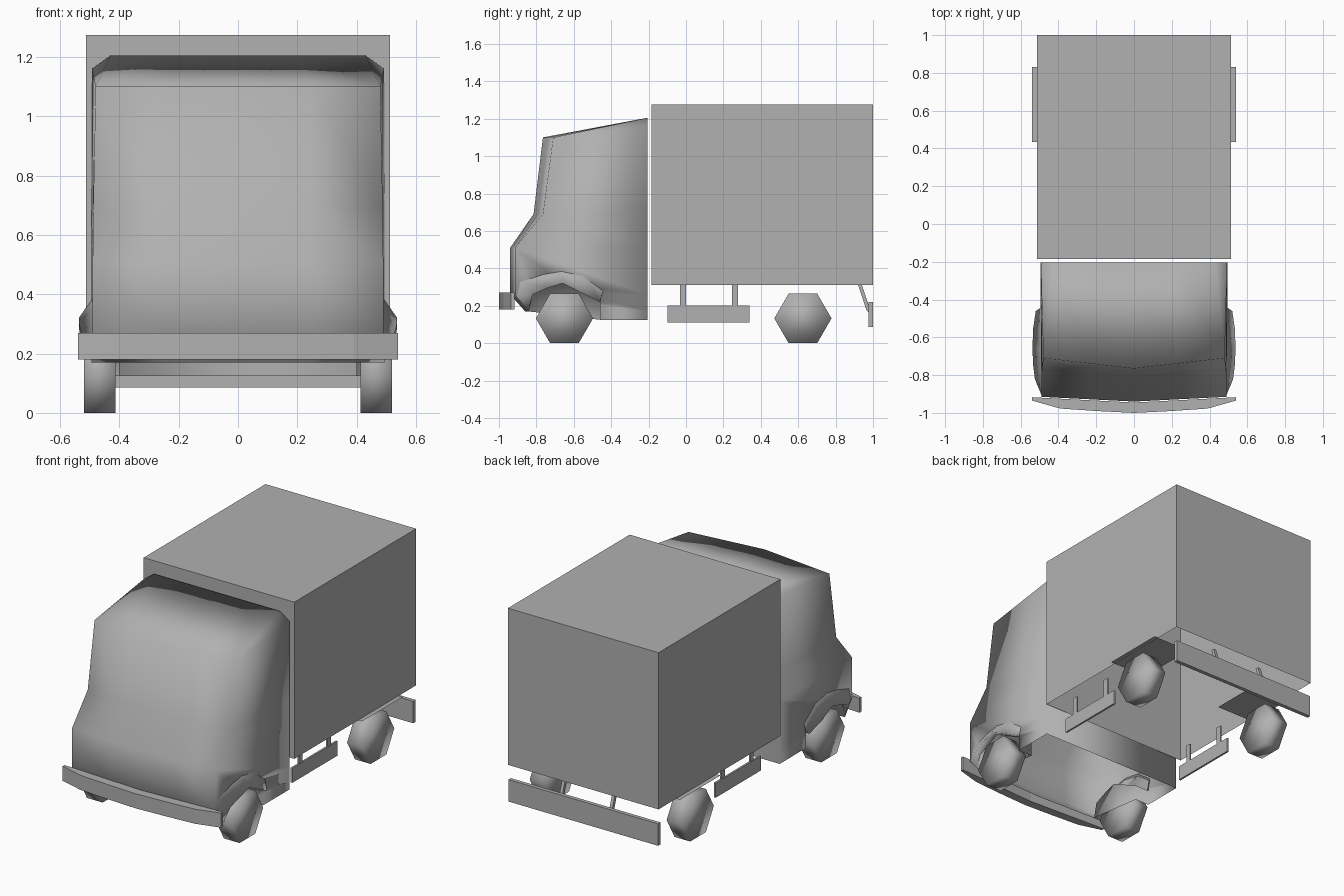
import bpy, bmesh, math

if "Cube" in bpy.data.objects:
    bpy.data.objects.remove(bpy.data.objects["Cube"])

grey = bpy.data.materials.new("mid_grey")
grey.diffuse_color = (.44, .44, .44, 1)
grey.use_nodes = True
grey.node_tree.nodes["Principled BSDF"].inputs["Base Color"].default_value = grey.diffuse_color


def make(name, verts, faces, smooth=False):
    me = bpy.data.meshes.new(name)
    me.from_pydata(verts, [], faces)
    me.materials.append(grey)
    bm = bmesh.new()
    bm.from_mesh(me)
    bmesh.ops.recalc_face_normals(bm, faces=bm.faces)
    for f in bm.faces:
        f.smooth = smooth
    bm.to_mesh(me)
    bm.free()
    ob = bpy.data.objects.new(name, me)
    bpy.context.collection.objects.link(ob)
    return ob


def open_faces(ob, test):
    """Delete the faces for which test(face) holds."""
    bm = bmesh.new()
    bm.from_mesh(ob.data)
    bmesh.ops.delete(bm, geom=[f for f in bm.faces if test(f)], context='FACES')
    bm.to_mesh(ob.data)
    bm.free()


def prism(name, prof, a, b, axis='X', smooth=False):
    """Extrude a 2D profile from a to b along X (profile y,z) or Z (profile x,y)."""
    n = len(prof)
    at = (lambda p, t: (t, *p)) if axis == 'X' else (lambda p, t: (*p, t))
    verts = [at(p, t) for t in (a, b) for p in prof]
    faces = [tuple(range(n)), tuple(range(n, 2 * n))]
    faces += [(i, (i + 1) % n, n + (i + 1) % n, n + i) for i in range(n)]
    return make(name, verts, faces, smooth)


def box(name, x, y, z):
    return prism(name, [(y[0], z[0]), (y[1], z[0]), (y[1], z[1]), (y[0], z[1])], *x)


# Cargo box, open underneath
cargo = box("cargo_box", (-.513, .513), (-.185, 1), (.31, 1.275))
open_faces(cargo, lambda f: f.normal.z < -.9)

# Cab: stacked loops of (z, back z, half width at back, at front, centre y, side y)
BACK = -.205
levels = [(.125, .125, .495, .495, -.46, -.46),
          (.17, .17, .495, .495, -.86, -.84),
          (.26, .26, .495, .49, -.94, -.915),
          (.51, .51, .495, .49, -.94, -.915),
          (.69, .69, .495, .488, -.815, -.765),
          (1.10, 1.16, .493, .48, -.765, -.71)]
verts, faces = [], []
for z, zb, wb, wf, yc, ys in levels:
    ym = (yc + ys) / 2
    verts += [(wb, BACK, zb), (wf, ys, z), (wf / 2, ym, z), (0, yc, z),
              (-wf / 2, ym, z), (-wf, ys, z), (-wb, BACK, zb)]
for r in range(len(levels) - 1):
    for i in range(7):
        j = (i + 1) % 7
        faces.append((r * 7 + i, r * 7 + j, r * 7 + 7 + j, r * 7 + 7 + i))
faces.append(tuple(range(7)))
t = 7 * (len(levels) - 1)
r0 = len(verts)
verts += [(x, BACK, 1.205) for x in (.43, .215, 0, -.215, -.43)]
faces += [(t, t + 1, r0), (t + 5, t + 6, r0 + 4),
          (r0, r0 + 1, r0 + 2, r0 + 3, r0 + 4, t + 6, t)]
faces += [(t + 1 + i, t + 2 + i, r0 + i + 1, r0 + i) for i in range(4)]
cab = make("cab", verts, faces, True)

# Wheel arch pockets cut into the cab
arch = [(-.84, .17), (-.82, .26), (-.74, .295), (-.66, .32), (-.46, .22), (-.46, .125)]
for s in (-1, 1):
    cutter = prism("arch_cutter", arch + [(-.46, 0), (-.84, 0)], s * .40, s * .7, smooth=True)
    cutter.hide_render = True
    mod = cab.modifiers.new("arch", 'BOOLEAN')
    mod.operation = 'DIFFERENCE'
    mod.solver = 'EXACT'
    mod.object = cutter
    bpy.context.view_layer.objects.active = cab
    bpy.ops.object.modifier_apply(modifier=mod.name)
    bpy.data.objects.remove(cutter)

# Open cab floor
open_faces(cab, lambda f: f.normal.z < -.9 and f.calc_center_median().z < .18)

# Flares over the front wheels: (y, lip z, lip x, upper y, upper z)
flare = [(-.84, .18, .496, -.91, .25), (-.82, .26, .525, -.89, .33),
         (-.74, .295, .535, -.77, .37), (-.66, .32, .537, -.66, .39),
         (-.56, .27, .535, -.55, .37), (-.46, .22, .52, -.44, .29)]
for s, side in ((1, "right"), (-1, "left")):
    verts, faces = [], []
    for y, z, x, yu, zu in flare:
        verts += [(s * .488, yu, zu), (s * x, y, z), (s * .488, y, z)]
    for k in range(len(flare) - 1):
        for i in range(2):
            faces.append((3 * k + i, 3 * k + i + 1, 3 * k + 4 + i, 3 * k + 3 + i))
    n = len(verts)
    faces += [(0, 1, 2), (n - 3, n - 2, n - 1)]
    make("wheel_flare_" + side, verts, faces, True)

    # Six-sided wheels
    for yc, end in ((-.65, "front"), (.625, "rear")):
        R = .153
        hexa = [(yc + R * math.cos(k * math.pi / 3), .1325 + R * math.sin(k * math.pi / 3))
                for k in range(6)]
        prism(f"{end}_wheel_{side}", hexa, s * .413, s * .52, smooth=True)

    # Flat rear mudguard plate
    make("rear_mudguard_" + side,
         [(s * x, y, .311) for x, y in ((.28, .435), (.54, .435), (.54, .83), (.28, .83))],
         [(0, 1, 2, 3)])

    # Side guard rail with two thin posts
    box("side_guard_" + side, (s * .428, s * .44), (-.10, .34), (.11, .20))
    for k, y in enumerate((-.033, .245)):
        box(f"guard_post_{side}_{k}", (s * .428, s * .438), (y, y + .033), (.20, .31))

    # Slanted rear bumper bracket
    prism("bumper_bracket_" + side,
          [(.92, .312), (.94, .312), (.978, .20), (.978, .165), (.965, .175)],
          s * .16, s * .18)

# Curved front bumper
half = [(0, -1), (.20, -.99), (.39, -.977), (.54, -.935)]
inner = [(.54, -.917), (.39, -.925), (0, -.945)]
outline = half + inner + [(-x, y) for x, y in inner[:2][::-1]] + [(-x, y) for x, y in half[1:][::-1]]
prism("front_bumper", outline, .18, .27, 'Z')

# Rear bumper
box("rear_bumper", (-.51, .51), (.976, 1), (.085, .22))
